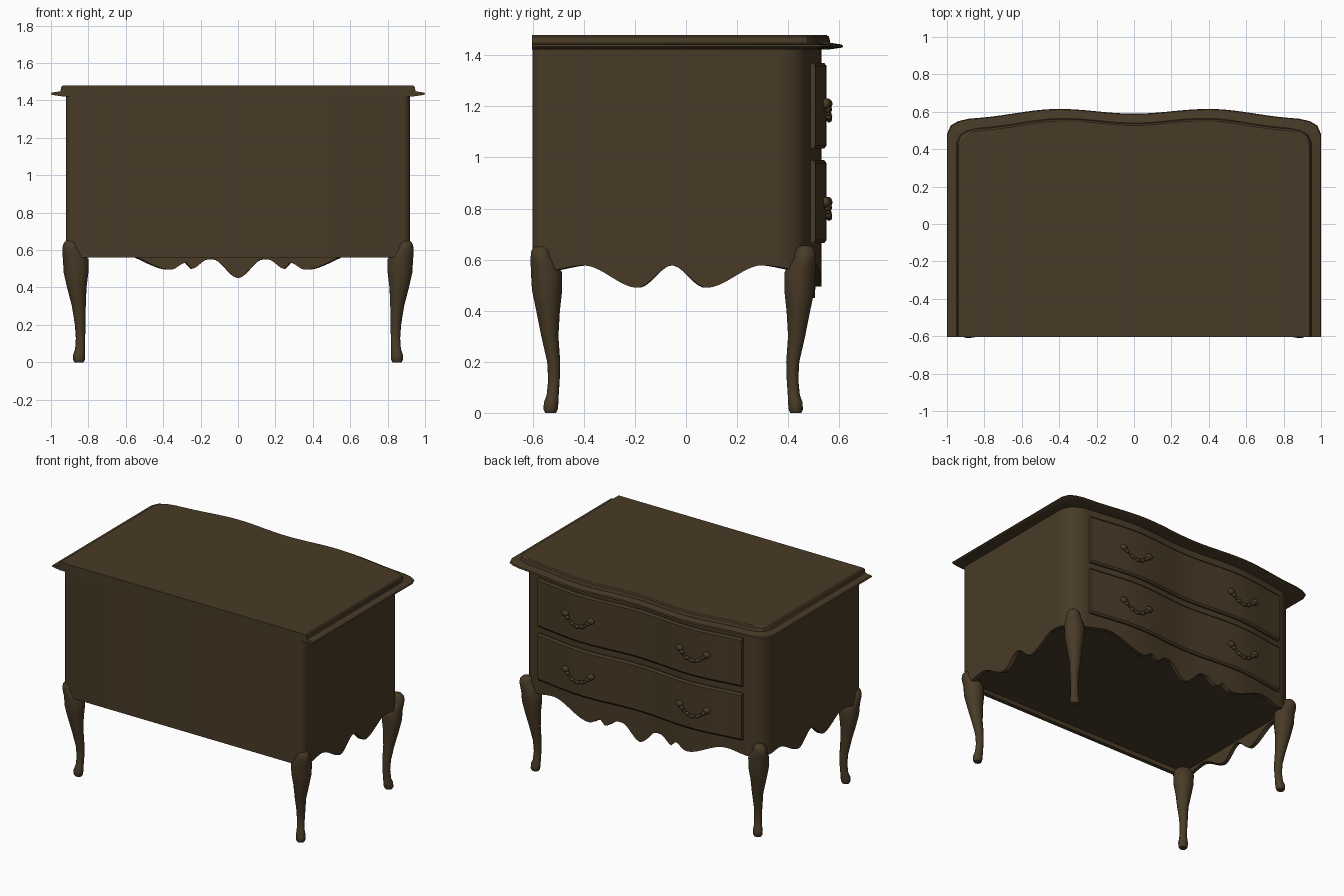
import bpy, bmesh, math
from mathutils import Matrix

if "Cube" in bpy.data.objects:
    bpy.data.objects.remove(bpy.data.objects["Cube"])

wood = bpy.data.materials.new("dark_brown_wood")
wood.diffuse_color = (0.066, 0.043, 0.020, 1)
wood.use_nodes = True
wood.node_tree.nodes["Principled BSDF"].inputs["Base Color"].default_value = wood.diffuse_color


def finish(name, bm, angle=35):
    bmesh.ops.recalc_face_normals(bm, faces=bm.faces)
    me = bpy.data.meshes.new(name)
    bm.to_mesh(me)
    bm.free()
    ob = bpy.data.objects.new(name, me)
    bpy.context.collection.objects.link(ob)
    me.materials.append(wood)
    bpy.ops.object.select_all(action='DESELECT')
    ob.select_set(True)
    bpy.context.view_layer.objects.active = ob
    bpy.ops.object.shade_smooth_by_angle(angle=math.radians(angle))
    return ob


def loft(name, rings, angle=35):
    """Skin equal-length closed rings and cap both ends."""
    bm = bmesh.new()
    vs = [[bm.verts.new(p) for p in r] for r in rings]
    n = len(rings[0])
    for a, b in zip(vs, vs[1:]):
        for i in range(n):
            j = (i + 1) % n
            bm.faces.new((a[i], a[j], b[j], b[i]))
    bm.faces.new(vs[0])
    bm.faces.new(vs[-1])
    return finish(name, bm, angle)


def front(x):
    """Serpentine front curve shared by body, top and drawers."""
    x = abs(x)
    return 0.505 + 0.0125 * (1 - math.cos(math.pi * x / 0.4)) - 0.02 * (max(0, x - 0.4) / 0.4) ** 2


def ease(table, t):
    """Smooth interpolation through the table's high and low points."""
    for (a, za), (b, zb) in zip(table, table[1:]):
        if t <= b:
            u = max(0, (t - a) / (b - a))
            return za + (zb - za) * u * u * (3 - 2 * u)
    return table[-1][1]


def mirrored(half):
    """Close a half outline that starts and ends on x = 0."""
    return half + [(-x, y, *r) for x, y, *r in reversed(half[1:-1])]


# Body with scalloped aprons on the front and sides, recessed floor
front_apron = [(0, .45), (.135, .55), (.165, .55), (.255, .5), (.285, .533),
               (.37, .495), (.65, .585), (.82, .56)]
side_apron = [(-.56, .555), (-.4, .577), (-.19, .49), (-.055, .577),
              (.08, .49), (.3, .578), (.45, .56)]
half = []
for i in range(55):
    x = i * 0.015
    half.append((x, front(x), ease(front_apron, x)))
half += [(.85, .468, .56), (.88, .45, .56), (.905, .42, .56)]
for i in range(63):
    y = .37 - i * 0.015
    half.append((.92, y, ease(side_apron, y)))
half += [(.915, -.58, .56), (.90, -.595, .56), (.88, -.60, .56), (0, -.60, .56)]
outline = mirrored(half)


def inner(x, y):
    return x * 0.97, (y + 0.05) * 0.95 - 0.05


loft("cabinet_body", [
    [(x, y, 1.435) for x, y, z in outline],
    [(x, y, z) for x, y, z in outline],
    [(*inner(x, y), z) for x, y, z in outline],
    [(*inner(x, y), .59) for x, y, z in outline]])


# Moulded top with an overhanging lip, flush at the back
def top_ring(d, z):
    pts = []
    for i in range(41):
        x = .88 * i / 40
        pts.append((x * (.88 - d) / .88, front(x) + .085 - d))
    pts += [(.94 - d, .55 - d), (.98 - d, .527 - d), (1 - d, .48 - d), (1 - d, -.603), (0, -.603)]
    return [(x, y, z) for x, y in mirrored(pts)]


loft("table_top", [top_ring(.06, 1.422), top_ring(.005, 1.430), top_ring(0, 1.434),
                   top_ring(.004, 1.442), top_ring(.05, 1.449), top_ring(.055, 1.472),
                   top_ring(.063, 1.479)], 30)

# Two curved drawer fronts with softened edges
for name, z0, z1 in (("lower_drawer", .665, .99), ("upper_drawer", 1.035, 1.37)):
    section = [(-.02, z0), (.011, z0), (.02, z0 + .012),
               (.02, z1 - .012), (.011, z1), (-.02, z1)]
    xs = [-.78 + 1.56 * i / 60 for i in range(61)]
    loft(name, [[(x, front(x) + dy, z) for dy, z in section] for x in xs])

    # Drooping beaded handles between two round knobs
    for side in (-1, 1):
        bm = bmesh.new()
        zk = z0 + .165 if z0 > 1 else z0 + .15
        for k in range(11):
            t = k / 5 - 1
            x = side * .44 + .1 * t
            knob = abs(t) == 1
            r = .021 if knob else (.013 if k % 2 else .0095)
            pos = (x, front(x) + (.026 if knob else .031), zk + .01 - .06 * (1 - t * t))
            bmesh.ops.create_uvsphere(
                bm, u_segments=12, v_segments=8, radius=r,
                matrix=Matrix.Translation(pos) @ Matrix.Diagonal((1.25, .9, 1, 1)))
        finish(name + ("_left_handle" if side < 0 else "_right_handle"), bm, 60)

# Cabriole legs: height, x centre, y centre (from y = -0.05), radii x and y
leg = [(0, .850, .480, .024, .022), (.012, .850, .480, .031, .028),
       (.04, .849, .478, .032, .029), (.07, .845, .472, .026, .024),
       (.13, .842, .467, .025, .023), (.2, .844, .468, .028, .026),
       (.3, .851, .483, .037, .034), (.4, .862, .490, .052, .047),
       (.48, .866, .494, .066, .060), (.55, .868, .496, .068, .062),
       (.585, .880, .508, .059, .051), (.61, .892, .516, .047, .043),
       (.635, .891, .517, .042, .039), (.65, .889, .516, .031, .029),
       (.656, .886, .514, .014, .013)]
for sx in (-1, 1):
    for sy in (-1, 1):
        rings = []
        for z, cx, cy, rx, ry in leg:
            rings.append([(sx * (cx + rx * math.cos(a)), sy * (cy + ry * math.sin(a)) - .05, z)
                          for a in (math.tau * i / 18 for i in range(18))])
        loft(("drawer_side" if sy > 0 else "back_side") +
             ("_right_leg" if sx > 0 else "_left_leg"), rings, 50)
